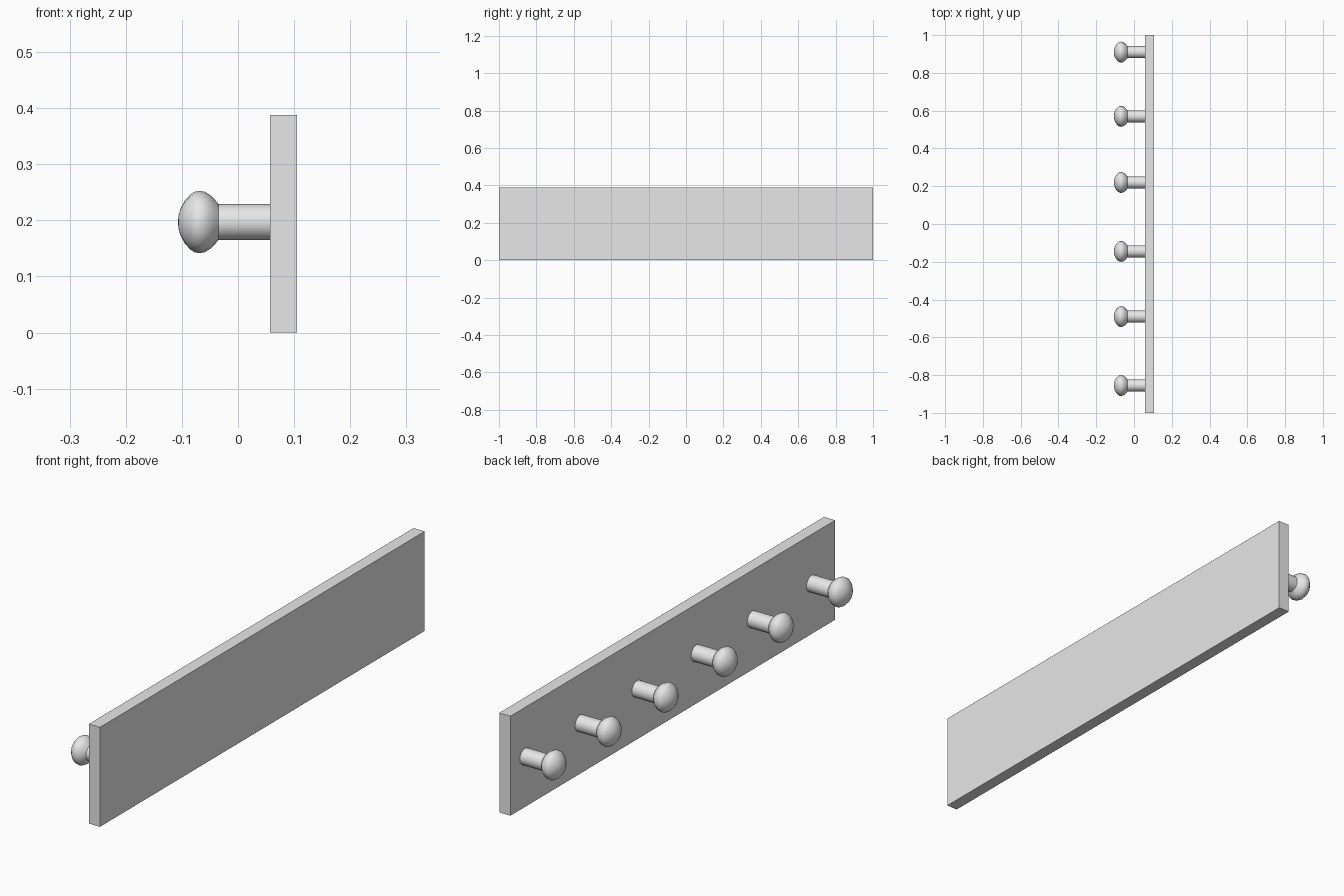
import bpy
import bmesh
from math import cos, sin, tau

if "Cube" in bpy.data.objects:
    bpy.data.objects.remove(bpy.data.objects["Cube"], do_unlink=True)

# Single plain grey for everything
grey = bpy.data.materials.new("plain_grey")
grey.use_nodes = True
colour = (0.8, 0.8, 0.8, 1)
grey.diffuse_color = colour
grey.node_tree.nodes["Principled BSDF"].inputs["Base Color"].default_value = colour

BOARD_BACK, BOARD_FRONT, HEIGHT = 0.105, 0.057, 0.388
PEG_Z = 0.197
SIDES = 16


def add_object(name, bm):
    bmesh.ops.recalc_face_normals(bm, faces=bm.faces)
    mesh = bpy.data.meshes.new(name)
    bm.to_mesh(mesh)
    bm.free()
    mesh.materials.append(grey)
    obj = bpy.data.objects.new(name, mesh)
    bpy.context.collection.objects.link(obj)
    return obj


# Backboard
bm = bmesh.new()
bmesh.ops.create_cube(bm, size=1)
bmesh.ops.scale(bm, vec=(BOARD_BACK - BOARD_FRONT, 2, HEIGHT), verts=bm.verts)
bmesh.ops.translate(bm, vec=((BOARD_BACK + BOARD_FRONT) / 2, 0, HEIGHT / 2), verts=bm.verts)
add_object("backboard", bm)

# Peg profile (x, radius): rounded knob, neck, then straight shaft into the board
profile = [(-0.107, 0), (-0.106, 0.012), (-0.102, 0.025), (-0.095, 0.038),
           (-0.085, 0.049), (-0.077, 0.054), (-0.069, 0.0555), (-0.060, 0.054),
           (-0.051, 0.049), (-0.043, 0.042), (-0.035, 0.032),
           (BOARD_FRONT + 0.005, 0.032)]


def add_peg(name, y):
    bm = bmesh.new()
    verts = [bm.verts.new((x, 0, r)) for x, r in profile]
    edges = [bm.edges.new(pair) for pair in zip(verts, verts[1:])]
    bmesh.ops.spin(bm, geom=verts + edges, cent=(0, 0, 0), axis=(1, 0, 0),
                   angle=tau, steps=SIDES, use_merge=True)
    bmesh.ops.remove_doubles(bm, verts=bm.verts, dist=0.0001)
    obj = add_object(name, bm)
    obj.location = (0, y, PEG_Z)
    bpy.ops.object.select_all(action="DESELECT")
    obj.select_set(True)
    bpy.context.view_layer.objects.active = obj
    bpy.ops.object.shade_smooth_by_angle(angle=0.7)


# Row of six pegs
for i, y in enumerate((-0.855, -0.49, -0.145, 0.22, 0.57, 0.91)):
    add_peg(f"peg_{i + 1}", y)
